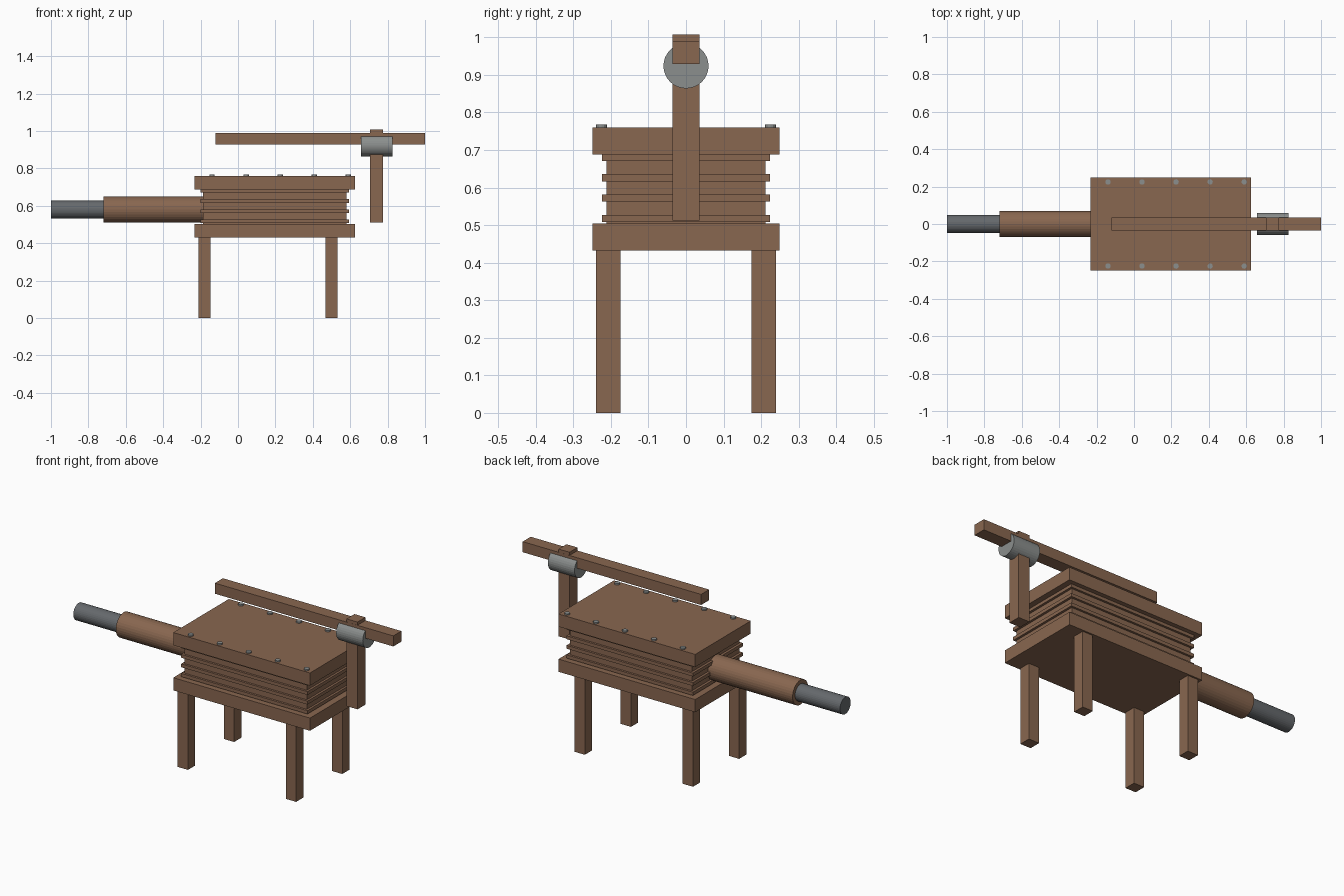
import bpy
import math

if "Cube" in bpy.data.objects:
    bpy.data.objects.remove(bpy.data.objects["Cube"])


def material(name, rgb):
    m = bpy.data.materials.new(name)
    m.diffuse_color = (*rgb, 1.0)
    m.use_nodes = True
    m.node_tree.nodes["Principled BSDF"].inputs["Base Color"].default_value = m.diffuse_color
    return m


wood = material("brown wood", (0.25, 0.135, 0.08))
dark_metal = material("dark metal", (0.13, 0.14, 0.15))
light_metal = material("light metal", (0.26, 0.275, 0.27))


def box(name, x, y, z, mat):
    """Box from (min, max) ranges."""
    bpy.ops.mesh.primitive_cube_add(size=1, location=[sum(r) / 2 for r in (x, y, z)])
    ob = bpy.context.object
    ob.scale = [r[1] - r[0] for r in (x, y, z)]
    bpy.ops.object.transform_apply(location=False, rotation=False, scale=True)
    ob.name = name
    ob.data.materials.append(mat)
    return ob


def rod(name, x, z, radius, mat, sides=32):
    """Cylinder lying along x."""
    bpy.ops.mesh.primitive_cylinder_add(
        vertices=sides, radius=radius, depth=x[1] - x[0],
        location=((x[0] + x[1]) / 2, 0, z), rotation=(0, math.pi / 2, 0))
    ob = bpy.context.object
    ob.name = name
    ob.data.materials.append(mat)
    return ob


# Boards
box("bottom_board", (-0.232, 0.626), (-0.249, 0.249), (0.432, 0.504), wood)
box("top_board", (-0.232, 0.626), (-0.249, 0.249), (0.688, 0.760), wood)

# Bellows core and its ribs
box("bellows_core", (-0.186, 0.580), (-0.212, 0.212), (0.504, 0.688), wood)
for i in range(4):
    z = 0.518 + i * 0.0540
    box(f"bellows_rib_{i + 1}", (-0.200, 0.593), (-0.224, 0.224),
        (z - 0.0095, z + 0.0095), wood)

# Legs
for xn, x in (("left", -0.179), ("right", 0.500)):
    for yn, y in (("front", -0.207), ("back", 0.207)):
        box(f"{yn}_{xn}_leg", (x - 0.0325, x + 0.0325), (y - 0.0325, y + 0.0325),
            (0, 0.432), wood)

# Nozzle
rod("nozzle_sleeve", (-0.718, -0.150), 0.580, 0.070, wood)
rod("nozzle_pipe", (-1.0, -0.700), 0.580, 0.048, dark_metal)

# Pump handle: post, lever and pivot barrel
box("lever_post", (0.706, 0.775), (-0.0355, 0.0355), (0.512, 1.007), wood)
box("lever", (-0.120, 1.0), (-0.036, 0.036), (0.929, 0.989), wood)
rod("pivot_barrel", (0.658, 0.825), 0.924, 0.060, light_metal)

# Studs along both long edges of the top board
for side, y in (("front", -0.225), ("back", 0.225)):
    for i in range(5):
        bpy.ops.mesh.primitive_cylinder_add(
            vertices=12, radius=0.0145, depth=0.016,
            location=(-0.139 + i * 0.182, y, 0.760))
        ob = bpy.context.object
        ob.name = f"{side}_stud_{i + 1}"
        ob.data.materials.append(light_metal)
